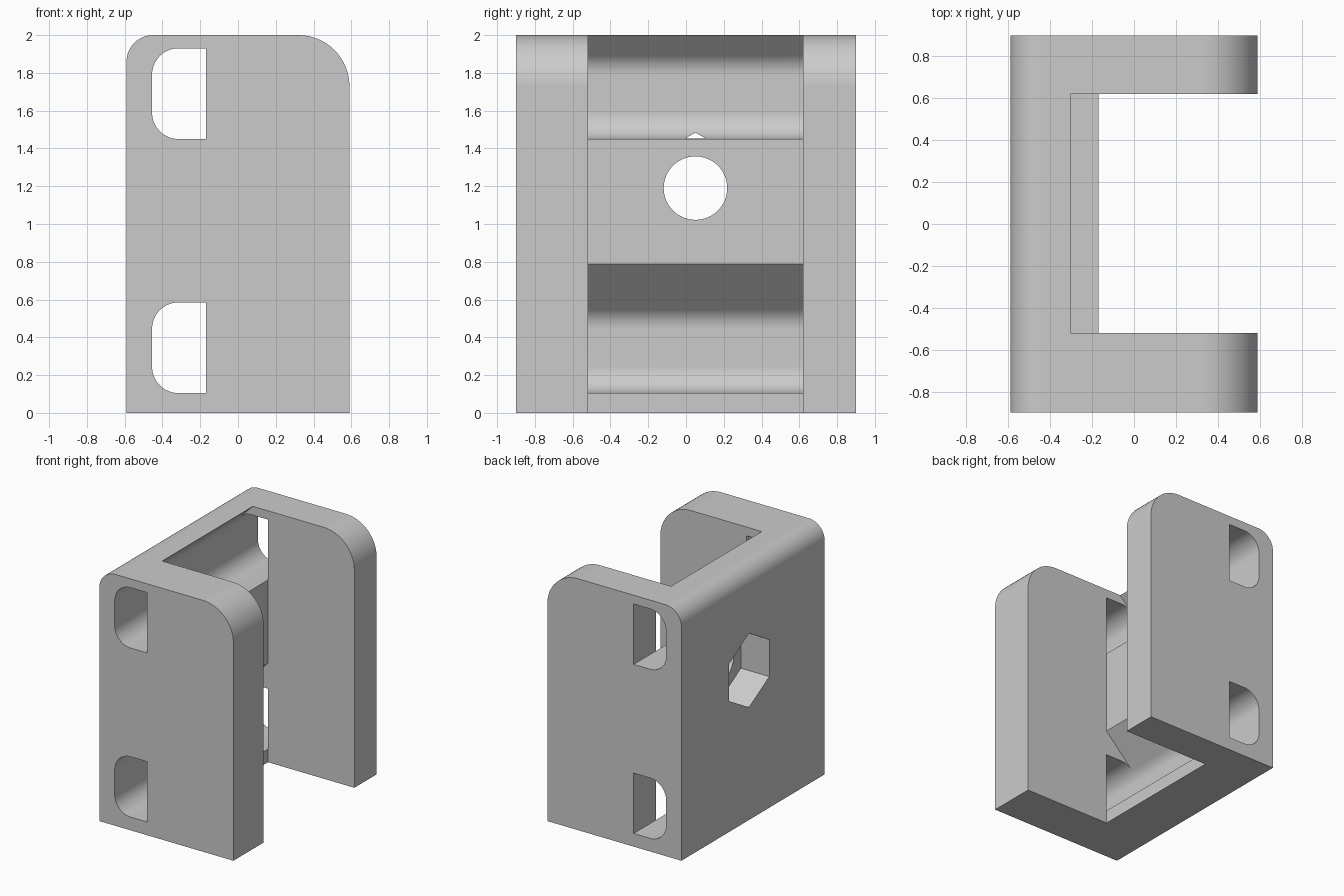
import bpy, bmesh
from math import cos, sin, radians, pi
from mathutils import Matrix

if "Cube" in bpy.data.objects:
    bpy.data.objects.remove(bpy.data.objects["Cube"], do_unlink=True)

# Single plain grey
grey = bpy.data.materials.new("light_grey")
grey.use_nodes = True
colour = (0.6, 0.6, 0.6, 1)
grey.diffuse_color = colour
grey.node_tree.nodes["Principled BSDF"].inputs["Base Color"].default_value = colour


def arc(cx, cz, r, start, end, steps=16):
    """Points of an arc in the x-z plane, angles in degrees."""
    angles = [radians(start + (end - start) * i / steps) for i in range(steps + 1)]
    return [(cx + r * cos(a), cz + r * sin(a)) for a in angles]


def finish(name, bm):
    bmesh.ops.recalc_face_normals(bm, faces=bm.faces)
    mesh = bpy.data.meshes.new(name)
    bm.to_mesh(mesh)
    bm.free()
    mesh.materials.append(grey)
    obj = bpy.data.objects.new(name, mesh)
    bpy.context.collection.objects.link(obj)
    return obj


def extrude_profile(name, points, y0, y1):
    """Solid made by sweeping an x-z profile along y."""
    bm = bmesh.new()
    face = bm.faces.new([bm.verts.new((x, y0, z)) for x, z in points])
    swept = bmesh.ops.extrude_face_region(bm, geom=[face])["geom"]
    verts = [v for v in swept if isinstance(v, bmesh.types.BMVert)]
    bmesh.ops.translate(bm, verts=verts, vec=(0, y1 - y0, 0))
    return finish(name, bm)


def prism_x(name, sides, radius, x0, x1, y, z):
    """Regular prism along x with a corner pointing along y."""
    bm = bmesh.new()
    bmesh.ops.create_cone(bm, cap_ends=True, segments=sides, radius1=radius,
                          radius2=radius, depth=x1 - x0)
    place = Matrix.Translation(((x0 + x1) / 2, y, z)) @ Matrix.Rotation(pi / 2, 4, "Y")
    bmesh.ops.transform(bm, matrix=place, verts=bm.verts)
    return finish(name, bm)


# Main dimensions
half_x, half_y, top = 0.59, 0.9, 2.0
web_x = -0.17                      # inner face of the back web
slot_x, slot_r, slot_h = -0.455, 0.14, 0.48
slot_bottoms = (0.105, 1.45)

# Body outline with a small and a large rounded top corner
body = extrude_profile(
    "bracket_body",
    [(-half_x, 0), (half_x, 0)]
    + arc(half_x - 0.27, top - 0.27, 0.27, 0, 90)
    + arc(-half_x + 0.14, top - 0.14, 0.14, 90, 180),
    -half_y, half_y)

# Channel between the arms, with sloped roofs over the slots
cx = slot_x + slot_r
channel = [(0.8, -0.1), (web_x, -0.1)]
for z in slot_bottoms:
    middle, centre = z + slot_h / 2, z + slot_h - slot_r
    tx, tz = arc(cx, centre, slot_r, 135, 135, 1)[0]
    channel += [(web_x, middle), (cx, middle), (tx, tz)]
    if z == slot_bottoms[0]:
        channel.append((web_x, tz + web_x - tx))
    else:
        channel.append((tx + top + 0.1 - tz, top + 0.1))
channel.append((0.8, top + 0.1))
cutters = [extrude_profile("channel_cutter", channel, -0.52, 0.62)]

# Two D-shaped slots running through both arms
for z in slot_bottoms:
    outline = ([(web_x, z), (web_x, z + slot_h)]
               + arc(cx, z + slot_h - slot_r, slot_r, 90, 180)
               + arc(cx, z + slot_r, slot_r, 180, 270))
    cutters.append(extrude_profile("slot_cutter", outline, -1, 1))

# Bolt hole with a hexagonal nut pocket on the outside
cutters.append(prism_x("bolt_hole_cutter", 64, 0.168, -0.8, 0, 0.05, 1.19))
pocket = prism_x("nut_pocket_cutter", 6, 0.294, -0.8, -0.34, 0.05, 1.19)
pocket.data.transform(Matrix.Translation((0, 0.05, 1.19))
                      @ Matrix.Rotation(pi / 2, 4, "X")
                      @ Matrix.Translation((0, -0.05, -1.19)))
cutters.append(pocket)

# Cut everything out, then shade
bpy.ops.object.select_all(action="DESELECT")
body.select_set(True)
bpy.context.view_layer.objects.active = body
for cutter in cutters:
    cutter.hide_render = True
    mod = body.modifiers.new("cut", "BOOLEAN")
    mod.operation, mod.solver, mod.object = "DIFFERENCE", "EXACT", cutter
    bpy.ops.object.modifier_apply(modifier=mod.name)
    bpy.data.objects.remove(cutter, do_unlink=True)
bpy.ops.object.shade_smooth_by_angle(angle=radians(30))
weighted = body.modifiers.new("even_shading", "WEIGHTED_NORMAL")
weighted.keep_sharp = True
